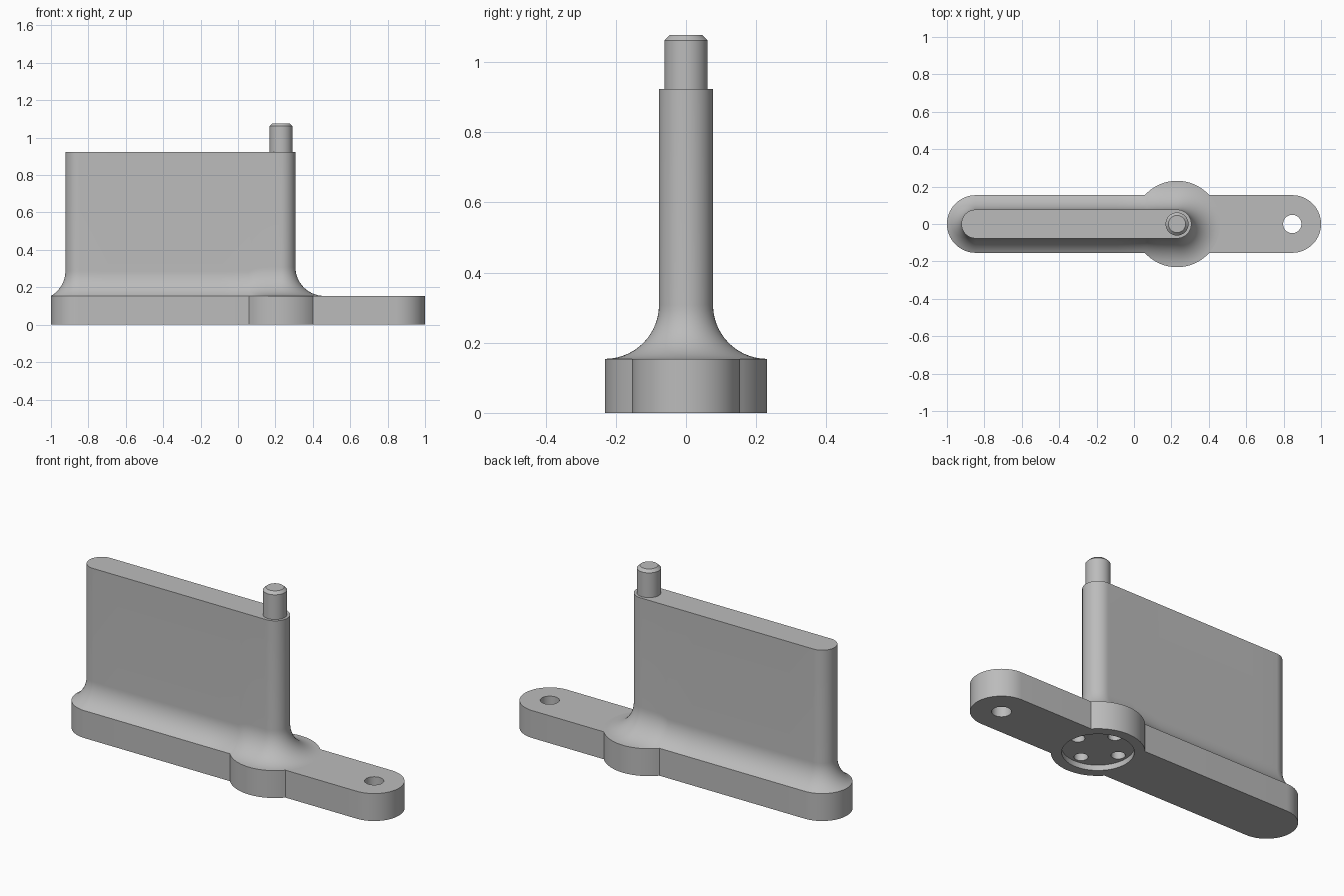
import bpy, bmesh, math
from math import sin, cos, pi, radians

if "Cube" in bpy.data.objects:
    bpy.data.objects.remove(bpy.data.objects["Cube"])

# Main dimensions
BASE_R, BASE_H = 0.154, 0.154        # half width and height of the base arm
END_X = 0.846                        # centre of the rounded base ends
HUB_X, HUB_R = 0.23, 0.231           # round hub on the base
WALL_R, WALL_TOP = 0.077, 0.923      # upright blade
FILLET = 0.154                       # blend between blade and base

grey = bpy.data.materials.new("mid grey")
grey.diffuse_color = (0.5, 0.5, 0.5, 1)
grey.use_nodes = True
grey.node_tree.nodes["Principled BSDF"].inputs["Base Color"].default_value = grey.diffuse_color


def make_object(name, bm):
    bmesh.ops.recalc_face_normals(bm, faces=bm.faces[:])
    mesh = bpy.data.meshes.new(name)
    bm.to_mesh(mesh)
    bm.free()
    obj = bpy.data.objects.new(name, mesh)
    bpy.context.collection.objects.link(obj)
    mesh.materials.append(grey)
    return obj


def smooth(obj):
    bpy.ops.object.select_all(action='DESELECT')
    obj.select_set(True)
    bpy.context.view_layer.objects.active = obj
    bpy.ops.object.shade_smooth_by_angle(angle=radians(30))


def loft(name, rings, cap_bottom=True):
    """Skin a stack of closed rings and cap the ends."""
    bm = bmesh.new()
    loops = [[bm.verts.new(p) for p in ring] for ring in rings]
    n = len(loops[0])
    for low, high in zip(loops, loops[1:]):
        for i in range(n):
            j = (i + 1) % n
            bm.faces.new((low[i], low[j], high[j], high[i]))
    bm.faces.new(loops[-1])
    if cap_bottom:
        bm.faces.new(loops[0][::-1])
    return make_object(name, bm)


def arc(cx, r, a0, a1, n):
    return [(cx + r * cos(a0 + (a1 - a0) * i / n), r * sin(a0 + (a1 - a0) * i / n))
            for i in range(n + 1)]


def lathe(name, x, y, profile, n=48):
    """Round part from (radius, z) pairs, bottom to top."""
    return loft(name, [[(x + r * cos(2 * pi * i / n), y + r * sin(2 * pi * i / n), z)
                        for i in range(n)] for r, z in profile])


# Base arm with rounded ends and a hub
a = math.asin(BASE_R / HUB_R)
outline = (arc(-END_X, BASE_R, pi / 2, 3 * pi / 2, 32)
           + arc(HUB_X, HUB_R, a - pi, -a, 32)
           + arc(END_X, BASE_R, -pi / 2, pi / 2, 32)
           + arc(HUB_X, HUB_R, a, pi - a, 32))
base = loft("base_arm", [[(x, y, z) for x, y in outline] for z in (0, BASE_H)])

# Link hole, underside recess and four blind screw holes
cutters = [lathe("link_hole_cutter", END_X, 0, [(0.049, -0.1), (0.049, 0.3)]),
           lathe("recess_cutter", HUB_X, 0, [(0.178, -0.1), (0.178, 0.03)], 64)]
for k in range(4):
    cutters.append(lathe("screw_hole_cutter", HUB_X + 0.129 * cos(k * pi / 2),
                         0.129 * sin(k * pi / 2), [(0.035, 0.01), (0.035, 0.11)], 32))
bpy.context.view_layer.objects.active = base
for cutter in cutters:
    mod = base.modifiers.new("cut", 'BOOLEAN')
    mod.operation, mod.solver, mod.object = 'DIFFERENCE', 'EXACT', cutter
    bpy.ops.object.modifier_apply(modifier=mod.name)
    bpy.data.objects.remove(cutter)
smooth(base)


# Blade outline as (x, y, normal x, normal y, blend width)
def side_width(x):
    dx = x - HUB_X
    edge = math.sqrt(HUB_R ** 2 - dx ** 2) if abs(dx) < HUB_R else 0
    return max(edge, BASE_R) - WALL_R


corner = HUB_X - HUB_R * cos(a)
xs = [-END_X + (corner + END_X) * i / 6 for i in range(1, 7)]
xs += [corner + (HUB_X - corner) * i / 14 for i in range(1, 14)]
path = [(-END_X + WALL_R * nx, WALL_R * ny, nx, ny, BASE_R - WALL_R)
        for nx, ny in arc(0, 1, pi / 2, 3 * pi / 2, 32)]
path += [(x, -WALL_R, 0, -1, side_width(x)) for x in xs]
path += [(HUB_X + WALL_R * nx, WALL_R * ny, nx, ny, HUB_R - WALL_R)
         for nx, ny in arc(0, 1, -pi / 2, pi / 2, 32)]
path += [(x, WALL_R, 0, 1, side_width(x)) for x in reversed(xs)]

# Blade flaring into the base, the blend stopping at the base edge
STEPS = 14
rings = []
for s in range(STEPS, -1, -1):
    ring = []
    for x, y, nx, ny, width in path:
        full = math.acos(max(0.0, (FILLET - width) / FILLET))
        t = full * s / STEPS
        out = FILLET * (1 - cos(t))
        ring.append((x + nx * out, y + ny * out,
                     BASE_H + FILLET * (sin(full) - sin(t))))
    rings.append(ring)
rings.append([(p[0], p[1], WALL_TOP) for p in path])
smooth(loft("upright_blade", rings, cap_bottom=False))

# Chamfered pivot pin
smooth(lathe("pivot_pin", HUB_X, 0,
             [(0.0615, WALL_TOP - 0.01), (0.0615, 1.062), (0.046, 1.077)]))
